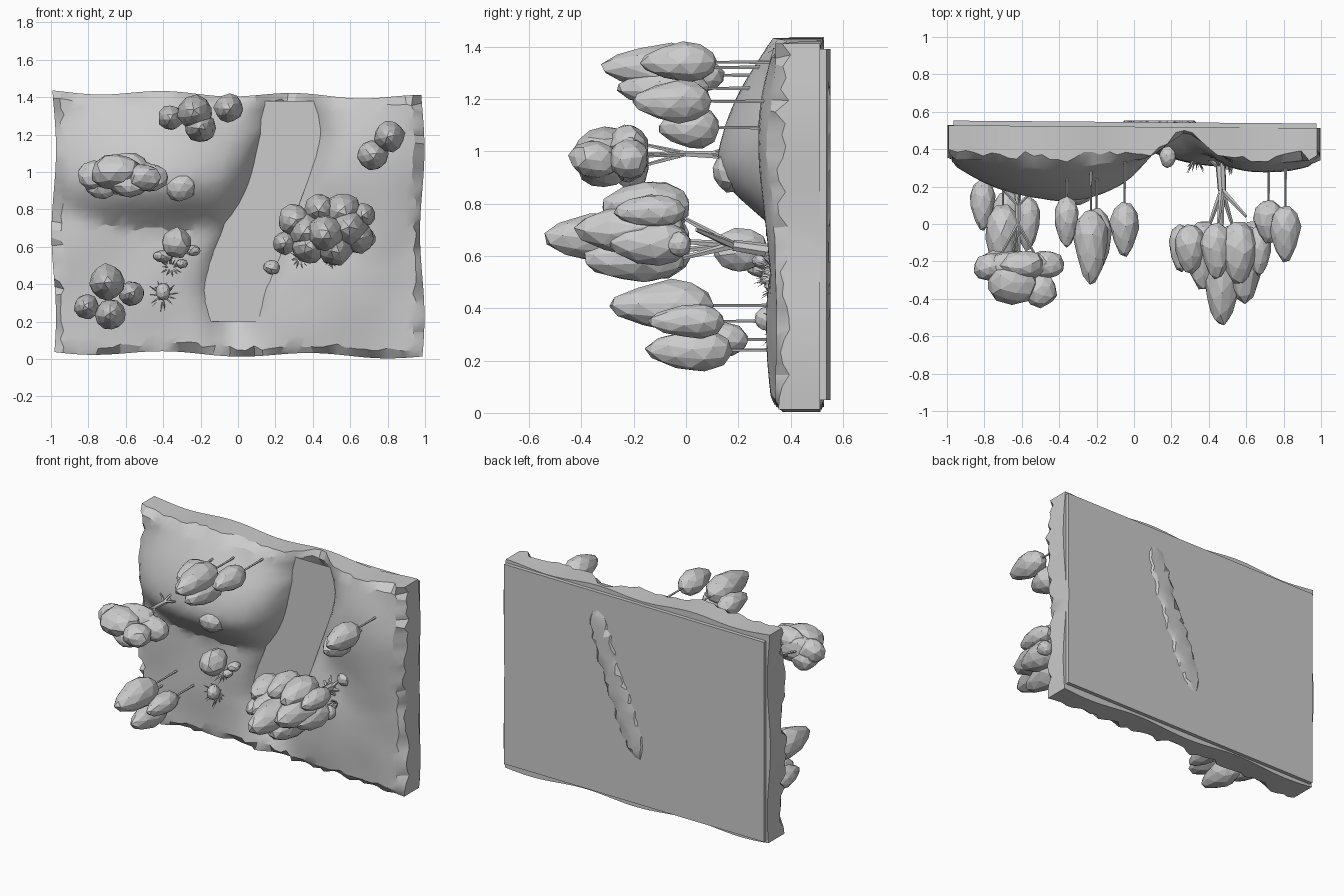
import bpy, bmesh, math, random
from mathutils import Vector, Matrix, Euler, noise

random.seed(4)
if "Cube" in bpy.data.objects:
    bpy.data.objects.remove(bpy.data.objects["Cube"])

grey = bpy.data.materials.new("plain grey")
grey.use_nodes = True
GREY = (0.6, 0.6, 0.6, 1)
grey.diffuse_color = GREY
grey.node_tree.nodes["Principled BSDF"].inputs["Base Color"].default_value = GREY


def finish(bm, name, smooth=None):
    bmesh.ops.recalc_face_normals(bm, faces=bm.faces)
    mesh = bpy.data.meshes.new(name)
    bm.to_mesh(mesh)
    bm.free()
    mesh.materials.append(grey)
    ob = bpy.data.objects.new(name, mesh)
    bpy.context.collection.objects.link(ob)
    if smooth:
        bpy.ops.object.select_all(action="DESELECT")
        ob.select_set(True)
        bpy.context.view_layer.objects.active = ob
        bpy.ops.object.shade_smooth_by_angle(angle=math.radians(smooth))


def mound(x, z, cx, cz, rx, rz, h):
    d = ((x - cx) / rx) ** 2 + ((z - cz) / rz) ** 2
    return h * max(0, 1 - d) ** 1.5


def river_middle(z):
    return max(-0.03, min(0.272, -0.16 + 0.36 * z))


def ground(x, z):
    """Depth (y) of the landscape surface at x, z."""
    y = 0.345 + 0.02 * noise.noise(Vector((x * 3, z * 3, 0)))
    # main hill, steeper on its lower side
    y -= mound(x, z, -0.41, 0.97, 0.65, 0.51 if z > 0.97 else 0.29, 0.225)
    y -= mound(x, z, 0.72, 1.0, 0.35, 0.5, 0.07)
    y -= mound(x, z, 0.5, 0.35, 0.5, 0.4, 0.03)
    # river channel, fading towards both ends
    mid = river_middle(z)
    side = (x - mid) / (0.13 if x < mid else 0.15)
    ends = min(1, max(0.15, (z + 0.05) / 0.6), max(0.33, (1.6 - z) / 0.5))
    return min(0.553, y + 0.3 * ends * math.exp(-side * side))


# ---- landscape slab: relief front, ragged rim, flat back panel
COLS, ROWS = 44, 32
bm = bmesh.new()
bmesh.ops.create_grid(bm, x_segments=COLS, y_segments=ROWS, size=1)
for v in bm.verts:
    u, w = v.co.x, v.co.y
    rim = v.is_boundary
    x = 0.985 * u
    # wavy upper and lower outlines
    top = 1.415 + 0.012 * math.cos((x - 0.3) * 9) - 0.015 * x
    low = 0.025 - 0.012 * math.cos(x * 8) - 0.012 * x
    z = low + (top - low) * (w + 1) / 2
    if rim:
        x += 0.012 * math.sin(z * 7) * abs(u) ** 8
    else:
        x += random.uniform(-0.014, 0.014)
        z += random.uniform(-0.014, 0.014)
    y = ground(x, z)
    if rim:
        y = min(0.5, y + random.uniform(0.0, 0.06))
    v.co = (x, y, z)

loop = [e for e in bm.edges if e.is_boundary]
for depth, inset in ((0.52, False), (0.52, True), (0.545, True)):
    out = bmesh.ops.extrude_edge_only(bm, edges=loop)["geom"]
    for v in (g for g in out if isinstance(g, bmesh.types.BMVert)):
        v.co.y = depth - 0.008 * v.co.x
        if inset:
            v.co.x = max(-0.965, min(0.975, v.co.x))
            v.co.z = max(0.05, min(1.39, v.co.z))
    loop = [g for g in out if isinstance(g, bmesh.types.BMEdge) and g.is_boundary]
bmesh.ops.holes_fill(bm, edges=loop, sides=0)
finish(bm, "landscape_slab", 28)

# ---- river surface: a level strip filling the channel between its banks
bm = bmesh.new()
STEPS = 12
pairs = []
for k in range(STEPS + 1):
    z = 0.2 + 1.18 * k / STEPS
    pairs.append([bm.verts.new((river_middle(z) + s, 0.4, z)) for s in (-0.19, 0.19)])
for (a, b), (c, d) in zip(pairs, pairs[1:]):
    bm.faces.new((a, b, d, c))
finish(bm, "river_surface")


def branch(bm, p, q, r0, r1, sides=5):
    p, q = Vector(p), Vector(q)
    d = q - p
    m = Matrix.Translation((p + q) / 2) @ d.to_track_quat("Z", "Y").to_matrix().to_4x4()
    bmesh.ops.create_cone(bm, cap_ends=True, segments=sides, radius1=r0,
                          radius2=r1, depth=d.length, matrix=m)


def crown(bm, x, z, base, tip, r, point=0.3, fat=0.4):
    """Egg of foliage, blunt at y=base and pointed at y=tip."""
    rot = Euler([random.uniform(0, 6) for _ in range(3)]).to_matrix()
    length = base - tip
    for v in bmesh.ops.create_icosphere(bm, subdivisions=2, radius=1)["verts"]:
        c = rot @ v.co
        u = -c.y
        wide = r * (1 - point * max(u, 0)) * random.uniform(0.94, 1.04)
        along = u * length * ((1 - fat) if u > 0 else fat)
        v.co = (x + c.x * wide, base - fat * length - along, z + c.z * wide)


def rock(bm, x, y, z, rx, ry, rz):
    rot = Euler([random.uniform(0, 6) for _ in range(3)]).to_matrix()
    for v in bmesh.ops.create_icosphere(bm, subdivisions=2, radius=1)["verts"]:
        c = rot @ v.co * random.uniform(0.9, 1.05)
        v.co = (x + c.x * rx, y + c.y * ry, z + c.z * rz)


# ---- slender trees: x, z, crown base, crown tip, radius
slender = [
    (-0.36, 1.29, 0.15, -0.13, 0.07), (-0.23, 1.32, 0.08, -0.33, 0.095),
    (-0.2, 1.24, 0.09, -0.27, 0.085), (-0.05, 1.34, 0.12, -0.18, 0.08),
    (0.72, 1.09, 0.13, -0.11, 0.085), (0.81, 1.19, 0.1, -0.21, 0.085),
    (-0.7, 0.41, 0.11, -0.3, 0.1), (-0.81, 0.28, 0.24, -0.04, 0.07),
    (-0.57, 0.35, 0.15, -0.15, 0.07), (-0.68, 0.24, 0.18, -0.16, 0.085),
]
for i, (x, z, base, tip, r) in enumerate(slender, 1):
    bm = bmesh.new()
    crown(bm, x, z, base, tip, r)
    branch(bm, (x, ground(x, z) + 0.03, z), (x, base - 0.05, z), 0.008, 0.005)
    finish(bm, f"slender_tree_{i}")

# ---- spreading tree on the hill: broad merged canopy
bm = bmesh.new()
for blob in [(-0.62, -0.22, 0.98, 0.22, 0.08, 0.1), (-0.76, -0.23, 0.98, 0.1, 0.08, 0.085),
             (-0.48, -0.22, 0.97, 0.11, 0.08, 0.08), (-0.5, -0.35, 0.97, 0.09, 0.1, 0.075),
             (-0.65, -0.31, 1.0, 0.14, 0.12, 0.1), (-0.73, -0.21, 0.93, 0.09, 0.07, 0.08),
             (-0.6, -0.22, 1.03, 0.13, 0.08, 0.075), (-0.58, -0.32, 0.93, 0.1, 0.1, 0.07)]:
    rock(bm, *blob)
fork = Vector((-0.62, 0.0, 0.99))
branch(bm, (-0.62, 0.22, 0.98), fork, 0.018, 0.012)
for dx, dz in ((-0.1, 0.0), (0.1, -0.01), (0.01, 0.04), (-0.03, -0.05)):
    branch(bm, fork, fork + Vector((dx, -0.18, dz)), 0.01, 0.006)
    branch(bm, fork + Vector((0, 0.1, 0)), fork + Vector((dx, 0.2, dz)), 0.01, 0.003)
finish(bm, "spreading_tree")

# ---- clustered tree beyond the river: x, z, base, tip, radius
bm = bmesh.new()
for x, z, base, tip, r in [
        (0.47, 0.67, -0.1, -0.55, 0.1), (0.56, 0.79, 0.02, -0.33, 0.1),
        (0.67, 0.77, 0.0, -0.28, 0.065), (0.64, 0.65, 0.02, -0.3, 0.09),
        (0.3, 0.74, 0.0, -0.27, 0.09), (0.38, 0.6, 0.02, -0.35, 0.095),
        (0.52, 0.59, 0.0, -0.4, 0.095), (0.59, 0.7, 0.0, -0.43, 0.105),
        (0.44, 0.8, 0.01, -0.3, 0.085), (0.37, 0.68, 0.02, -0.36, 0.1),
        (0.25, 0.62, 0.0, -0.26, 0.065), (0.69, 0.645, 0.02, -0.09, 0.05)]:
    crown(bm, x, z, base, tip, r, 0.2, 0.42)
fork = Vector((0.47, 0.18, 0.64))
branch(bm, (0.46, 0.38, 0.61), fork, 0.03, 0.022, 7)
for dx, dy, dz in ((-0.08, -0.22, -0.02), (0.0, -0.25, 0.02), (0.13, -0.14, 0.06),
                   (-0.02, -0.18, 0.1), (0.06, -0.2, -0.05)):
    branch(bm, fork, fork + Vector((dx, dy, dz)), 0.016, 0.008)
for k in range(7):
    a = k * math.tau / 7
    branch(bm, (0.46, 0.3, 0.61),
           (0.46 + 0.1 * math.cos(a), 0.37, 0.61 + 0.1 * math.sin(a)), 0.016, 0.003)
finish(bm, "clustered_tree")

# ---- rocks
for i, r in enumerate([(-0.31, 0.17, 0.92, 0.09, 0.07, 0.08),
                       (-0.33, 0.21, 0.62, 0.08, 0.11, 0.085),
                       (-0.24, 0.3, 0.58, 0.04, 0.05, 0.03),
                       (-0.4, 0.3, 0.55, 0.06, 0.07, 0.035),
                       (-0.3, 0.32, 0.51, 0.03, 0.04, 0.025),
                       (-0.4, 0.31, 0.36, 0.04, 0.05, 0.05),
                       (0.18, 0.36, 0.49, 0.045, 0.06, 0.04),
                       (0.55, 0.34, 0.69, 0.05, 0.035, 0.045)], 1):
    bm = bmesh.new()
    rock(bm, *r)
    finish(bm, f"rock_{i}")

# ---- grass tufts: fans of thin blades
for i, (x, z, reach) in enumerate([(-0.4, 0.34, 0.085), (-0.36, 0.49, 0.06),
                                   (0.33, 0.54, 0.06), (0.5, 0.52, 0.04)], 1):
    bm = bmesh.new()
    y = ground(x, z)
    for k in range(14):
        a = k * math.tau / 14 + random.uniform(-0.2, 0.2)
        s = reach * random.uniform(0.7, 1.1)
        branch(bm, (x + 0.3 * s * math.cos(a), y + 0.01, z + 0.3 * s * math.sin(a)),
               (x + s * math.cos(a), y - random.uniform(0.02, 0.06), z + s * math.sin(a)),
               0.006, 0.0005, 3)
    finish(bm, f"grass_tuft_{i}")
